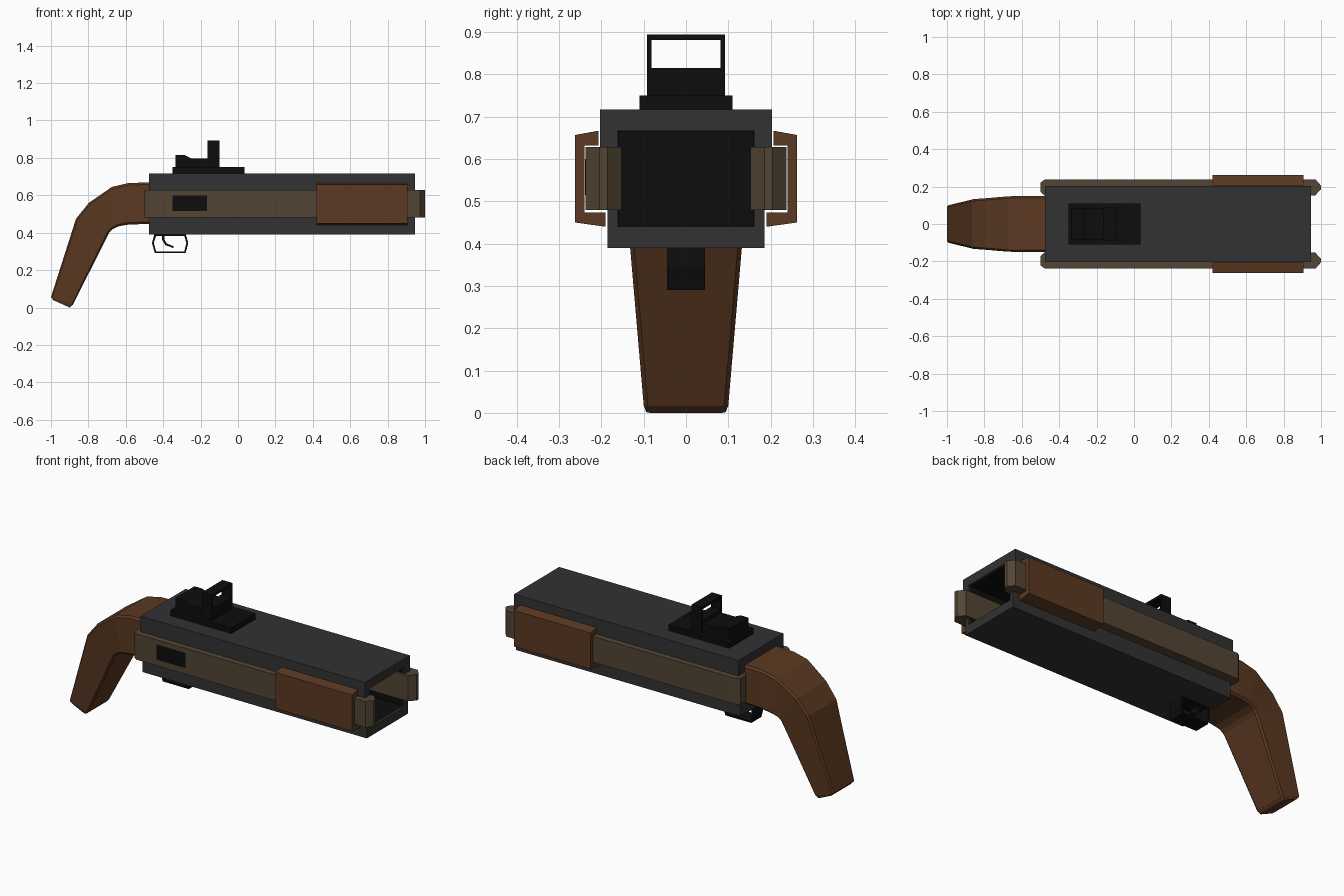
import bpy, bmesh

if "Cube" in bpy.data.objects:
    bpy.data.objects.remove(bpy.data.objects["Cube"])


def material(name, r, g, b):
    m = bpy.data.materials.new(name)
    m.diffuse_color = (r, g, b, 1)
    m.use_nodes = True
    m.node_tree.nodes["Principled BSDF"].inputs["Base Color"].default_value = m.diffuse_color
    return m


STEEL = material("dark_steel", .032, .032, .034)
BLACK = material("black", .004, .004, .004)
WOOD = material("wood", .105, .041, .016)
BRONZE = material("bronze", .088, .06, .034)


def finish(name, bm, mat, recalc=True):
    if recalc:
        bmesh.ops.recalc_face_normals(bm, faces=bm.faces[:])
    me = bpy.data.meshes.new(name)
    bm.to_mesh(me)
    bm.free()
    me.materials.append(mat)
    ob = bpy.data.objects.new(name, me)
    bpy.context.collection.objects.link(ob)
    return ob


def place(axis, p, t):
    return {'x': (t, p[0], p[1]), 'y': (p[0], t, p[1]), 'z': (p[0], p[1], t)}[axis]


def prism(name, axis, pts, a, b, mat):
    """Extrude a closed profile along an axis from a to b."""
    bm = bmesh.new()
    lo = [bm.verts.new(place(axis, p, a)) for p in pts]
    hi = [bm.verts.new(place(axis, p, b)) for p in pts]
    bm.faces.new(lo)
    bm.faces.new(hi)
    for i in range(len(pts)):
        j = (i + 1) % len(pts)
        bm.faces.new((lo[i], lo[j], hi[j], hi[i]))
    return finish(name, bm, mat)


def ring(name, axis, outer, inner, a, b, mat):
    """Extrude the band between two matching closed profiles."""
    bm = bmesh.new()
    loops = [[bm.verts.new(place(axis, p, t)) for p in pts]
             for pts, t in ((outer, a), (outer, b), (inner, b), (inner, a))]
    n = len(outer)
    for k in range(4):
        A, B = loops[k], loops[(k + 1) % 4]
        for i in range(n):
            j = (i + 1) % n
            bm.faces.new((A[i], A[j], B[j], B[i]))
    return finish(name, bm, mat)


def rect(x0, x1, y0, y1):
    return [(x0, y0), (x1, y0), (x1, y1), (x0, y1)]


def mirrored(half):
    return half + [(-y, z) for y, z in reversed(half)]


# Hollow housing: wide upper shell, narrower lower shell, rear plate
prism("upper_shell", 'x', mirrored([(.203, .717), (.203, .55), (.162, .55), (.162, .667)])[:4]
      + [(-.162, .667), (-.162, .55), (-.203, .55), (-.203, .717)], -.475, .945, STEEL)
prism("lower_shell", 'x', mirrored([(.185, .39), (.185, .55), (.162, .55), (.162, .44)]),
      -.475, .945, STEEL)
prism("rear_plate", 'x', rect(-.18, .18, .4, .7), -.475, -.455, STEEL)

# Black bore lining, open at the muzzle
bm = bmesh.new()
sec = rect(-.161, .161, .441, .666)
back = [bm.verts.new((-.45, y, z)) for y, z in sec]
front = [bm.verts.new((.935, y, z)) for y, z in sec]
bm.faces.new(back)
for i in range(4):
    j = (i + 1) % 4
    bm.faces.new((back[j], back[i], front[i], front[j]))
finish("bore_lining", bm, BLACK, recalc=False)

# Side rails and wooden fore grips, one per side
rail = [(-.478, .237), (-.5, .222), (-.5, .172), (-.48, .152), (.968, .152),
        (1, .186), (1, .205), (.972, .237)]
grip = [(.207, .667), (.262, .657), (.262, .45), (.19, .44),
        (.19, .474), (.24, .474), (.24, .632), (.207, .632)]
for side, s in (("left", 1), ("right", -1)):
    prism(side + "_rail", 'z', [(x, s * y) for x, y in rail], .48, .628, BRONZE)
    prism(side + "_fore_grip", 'x', [(s * y, z) for y, z in grip], .42, .905, WOOD)

# Ejection port on the front side only
prism("ejection_port", 'y', rect(-.35, -.165, .515, .6), -.2385, -.22, BLACK)

# Curved wooden stock: (back x, back z, inner x, inner z, half width)
stations = [(-.46, .670, -.46, .448, .150), (-.588, .665, -.588, .443, .150),
            (-.674, .645, -.640, .434, .148), (-.797, .560, -.672, .418, .138),
            (-.866, .475, -.690, .398, .133), (-1.0, .055, -.882, .016, .100),
            (-.985, .038, -.900, 0, .094)]
bm = bmesh.new()
loops = []
for x0, z0, x1, z1, w in stations:
    loop = []
    c = .05     # small corner chamfer as a share of the depth
    for f, y in ((0, w - .01), (c, w), (1 - c, w), (1, w - .01),
                 (1, .01 - w), (1 - c, -w), (c, -w), (0, .01 - w)):
        loop.append(bm.verts.new((x0 + (x1 - x0) * f, y, z0 + (z1 - z0) * f)))
    loops.append(loop)
for A, B in zip(loops, loops[1:]):
    for i in range(8):
        j = (i + 1) % 8
        bm.faces.new((A[i], A[j], B[j], B[i]))
bm.faces.new(loops[0])
bm.faces.new(loops[-1])
finish("stock", bm, WOOD)

# Trigger guard and trigger
guard = [(-.447, .392), (-.46, .345), (-.445, .291), (-.28, .291), (-.266, .345), (-.279, .392)]
inner = [(-.438, .383), (-.45, .345), (-.438, .3), (-.287, .3), (-.276, .345), (-.287, .383)]
ring("trigger_guard", 'y', guard, inner, -.045, .045, BLACK)
prism("trigger", 'y', [(-.407, .39), (-.405, .36), (-.388, .333), (-.345, .318), (-.345, .328),
                       (-.381, .342), (-.394, .364), (-.394, .39)], -.03, .03, BLACK)

# Sight: base plate, rear block and open window frame
prism("sight_base", 'y', rect(-.35, .035, .715, .75), -.11, .11, BLACK)
prism("sight_block", 'y', [(-.335, .745), (-.335, .815), (-.285, .815), (-.25, .798),
                           (-.15, .798), (-.15, .745)], -.085, .085, BLACK)
ring("sight_window", 'x', rect(-.092, .092, .745, .894), rect(-.082, .082, .815, .881),
     -.163, -.1, BLACK)
